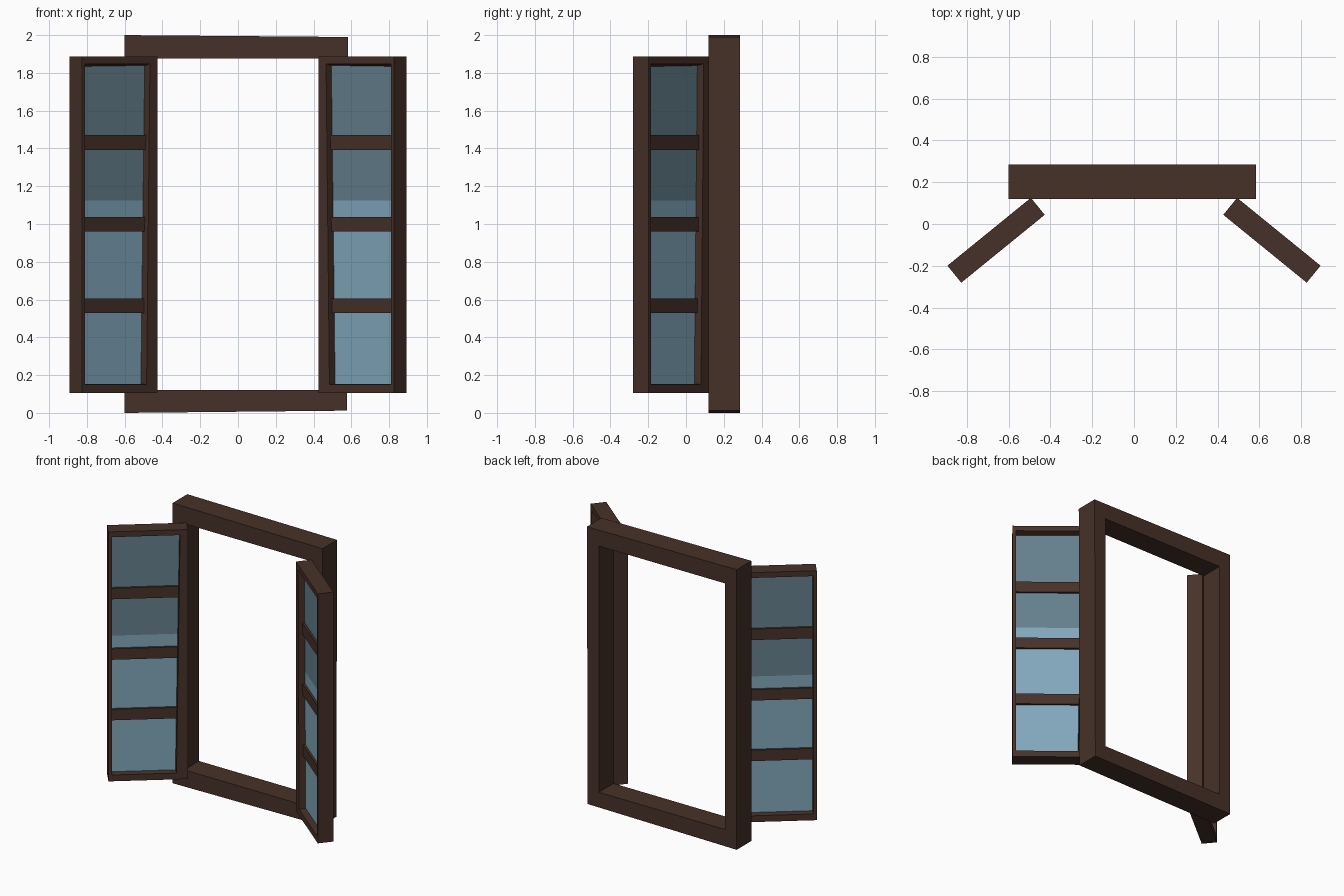
import bpy
import bmesh
from mathutils import Vector

cube = bpy.data.objects.get("Cube")
if cube:
    bpy.data.objects.remove(cube)


def material(name, rgb):
    m = bpy.data.materials.new(name)
    m.use_nodes = True
    m.diffuse_color = (*rgb, 1)
    m.node_tree.nodes["Principled BSDF"].inputs["Base Color"].default_value = (*rgb, 1)
    return m


WOOD = material("dark_wood", (0.062, 0.031, 0.021))
GLASS_LIGHT = material("light_blue_glass", (0.22, 0.39, 0.50))
GLASS_DARK = material("dark_blue_glass", (0.13, 0.215, 0.27))


def loft(name, rings, mat, place, closed):
    """Skin a series of four-cornered rings; closed joins last to first, else caps."""
    bm = bmesh.new()
    rows = [[bm.verts.new(place(p)) for p in ring] for ring in rings]
    pairs = list(zip(rows, rows[1:]))
    if closed:
        pairs.append((rows[-1], rows[0]))
    else:
        bm.faces.new(rows[0])
        bm.faces.new(rows[-1])
    for a, b in pairs:
        for i in range(4):
            j = (i + 1) % 4
            bm.faces.new((a[i], a[j], b[j], b[i]))
    bmesh.ops.recalc_face_normals(bm, faces=bm.faces)
    mesh = bpy.data.meshes.new(name)
    bm.to_mesh(mesh)
    bm.free()
    mesh.materials.append(mat)
    obj = bpy.data.objects.new(name, mesh)
    bpy.context.collection.objects.link(obj)
    return obj


def at_depth(corners, d):
    return [(u, d, z) for u, z in corners]


def rect(u0, u1, z0, z1):
    return [(u0, z0), (u1, z0), (u1, z1), (u0, z1)]


# Fixed outer frame, slightly shorter on one side
outer = [(-0.60, 0.0), (0.577, 0.012), (0.583, 1.99), (-0.60, 2.0)]
inner = rect(-0.508, 0.488, 0.12, 1.877)
FRONT, BACK = 0.12, 0.285
loft("window_frame", [at_depth(outer, FRONT), at_depth(outer, BACK),
                      at_depth(inner, BACK), at_depth(inner, FRONT)],
     WOOD, Vector, True)

# Open casements: u runs from the free edge to the hinge, d from front to back
WIDTH, DEPTH, LOW, HIGH = 0.515, 0.105, 0.105, 1.886
MID = DEPTH / 2
along = Vector((0.776, 0.631, 0))
inward = Vector((-0.631, 0.776, 0))
corner = Vector((-0.827, -0.281, 0))

for side, s in (("right", -1), ("left", 1)):
    def place(p):
        v = corner + along * p[0] + inward * p[1]
        return Vector((-s * v.x, v.y, p[2]))

    edge = rect(0, WIDTH, LOW, HIGH)
    lip = [(0.022, LOW + 0.045), (WIDTH - 0.073, LOW + 0.045),
           (WIDTH - 0.05, HIGH - 0.038), (0.022, HIGH - 0.038)]
    throat = [(0.025, LOW + 0.05), (WIDTH - 0.078, LOW + 0.05),
              (WIDTH - 0.052, HIGH - 0.05), (0.025, HIGH - 0.055)]
    loft(side + "_casement_frame",
         [at_depth(edge, 0), at_depth(edge, DEPTH), at_depth(lip, DEPTH),
          at_depth(throat, MID), at_depth(lip, 0)], WOOD, place, True)

    # Glass panes in two tones
    for label, z0, z1, mat in (("lower", LOW + 0.03, 1.125, GLASS_LIGHT),
                               ("upper", 1.125, HIGH - 0.03, GLASS_DARK)):
        pane = rect(0.015, WIDTH - 0.03, z0, z1)
        loft(f"{side}_{label}_glass",
             [at_depth(pane, MID - 0.01), at_depth(pane, MID + 0.01)],
             mat, place, False)

    # Horizontal glazing bars
    for k in range(3):
        z = 0.567 + 0.432 * k
        bar = rect(0.01, WIDTH - 0.03, z - 0.039, z + 0.039)
        loft(f"{side}_glazing_bar_{k + 1}",
             [at_depth(bar, MID - 0.026), at_depth(bar, MID + 0.026)],
             WOOD, place, False)
